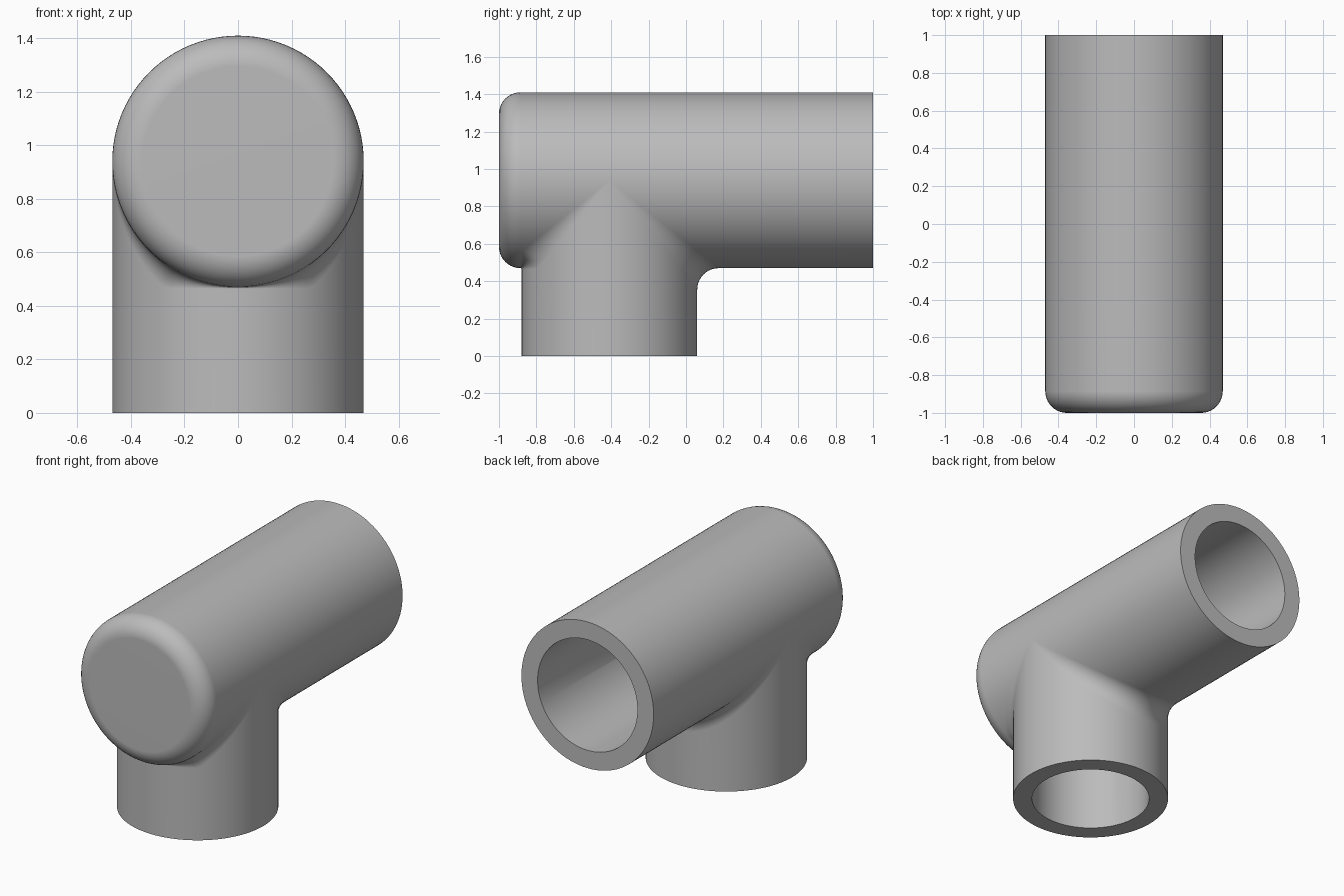
import bpy, bmesh
from math import sin, cos, pi
from mathutils import Vector

cube = bpy.data.objects.get("Cube")
if cube:
    bpy.data.objects.remove(cube, do_unlink=True)

R, BORE, FILLET = 0.47, 0.355, 0.115   # outer radius, bore radius, edge rounding
AXIS = Vector((0, -0.41, 0.94))        # where the two pipe axes cross
BACK, FRONT, FLOOR = 1 - AXIS.y, -1 - AXIS.y, -AXIS.z
BORE_END = FRONT + 0.12
SEGS, STEPS = 48, 10


def on_run(t, radius, y):
    """Point on the horizontal pipe."""
    return Vector((radius * sin(t), y, -radius * cos(t)))


def on_branch(t, radius, side, z):
    """Point on the vertical pipe, on its back (1) or front (-1) half."""
    return Vector((radius * sin(t), side * radius * cos(t), z))


def fillet(t, side, r):
    """Rolling-ball arc from the horizontal pipe to the vertical one."""
    s, c = sin(t), max(cos(t), 0)
    centre = Vector((s, side * c, -c)) * (R + r)
    a, b = Vector((-s, 0, c)), Vector((-s, -side * c, 0))
    return [centre + a.lerp(b, 0.5).normalized() * r if k == STEPS / 2
            else centre + a.slerp(b, k / STEPS, a) * r for k in range(STEPS + 1)]


def closed_end(t):
    """Rounded front edge running in to the middle of the cap."""
    pts = []
    for k in range(STEPS + 1):
        a = k / STEPS * pi / 2
        pts.append(on_run(t, R - FILLET + FILLET * cos(a), FRONT + FILLET - FILLET * sin(a)))
    return pts + [Vector((0, FRONT, 0))]


def bore_bottom(t):
    return [Vector((0, BORE_END, 0)), on_run(t, BORE, BORE_END)]


def upper_strip(t):
    return (bore_bottom(t) + [on_run(t, BORE, 0), on_run(t, BORE, BACK),
            on_run(t, R, BACK), on_run(t, R, 0)] + closed_end(t))


def back_strip(t):
    c = max(cos(t), 0)
    return ([on_run(t, BORE, BORE * c), on_run(t, BORE, BACK), on_run(t, R, BACK)]
            + fillet(t, 1, FILLET)
            + [on_branch(t, R, 1, FLOOR), on_branch(t, BORE, 1, FLOOR),
               on_branch(t, BORE, 1, -BORE * c)])


def front_strip(t):
    c = max(cos(t), 1e-6)
    r = min(FILLET, -(FRONT + FILLET) / c - R)     # fillet shrinks under the cap
    return (bore_bottom(t)
            + [on_branch(t, BORE, -1, -BORE * c), on_branch(t, BORE, -1, FLOOR),
               on_branch(t, R, -1, FLOOR)]
            + fillet(t, -1, r)[::-1] + closed_end(t))


# Sweep each strip through half a turn and weld them into one shell
bm = bmesh.new()
for strip, start in ((upper_strip, pi / 2), (back_strip, -pi / 2), (front_strip, -pi / 2)):
    rows = [[bm.verts.new(p + AXIS) for p in strip(start + pi * i / SEGS)]
            for i in range(SEGS + 1)]
    for a, b in zip(rows, rows[1:]):
        for k in range(len(a) - 1):
            bm.faces.new((a[k], a[k + 1], b[k + 1], b[k]))
bmesh.ops.remove_doubles(bm, verts=bm.verts, dist=0.0002)
bmesh.ops.dissolve_degenerate(bm, edges=bm.edges, dist=0.0001)
bmesh.ops.recalc_face_normals(bm, faces=bm.faces)
mesh = bpy.data.meshes.new("pipe_tee")
bm.to_mesh(mesh)
bm.free()

tee = bpy.data.objects.new("pipe_tee", mesh)
bpy.context.collection.objects.link(tee)

# Plain grey material
grey = bpy.data.materials.new("plain_grey")
grey.use_nodes = True
grey.diffuse_color = (0.5, 0.5, 0.5, 1)
for node in grey.node_tree.nodes:
    if node.type == 'BSDF_PRINCIPLED':
        node.inputs["Base Color"].default_value = (0.5, 0.5, 0.5, 1)
mesh.materials.append(grey)

# Smooth shading with crisp rims
bpy.ops.object.select_all(action='DESELECT')
tee.select_set(True)
bpy.context.view_layer.objects.active = tee
bpy.ops.object.shade_smooth_by_angle(angle=pi / 6)
weighted = tee.modifiers.new("even_shading", 'WEIGHTED_NORMAL')
weighted.keep_sharp = True
